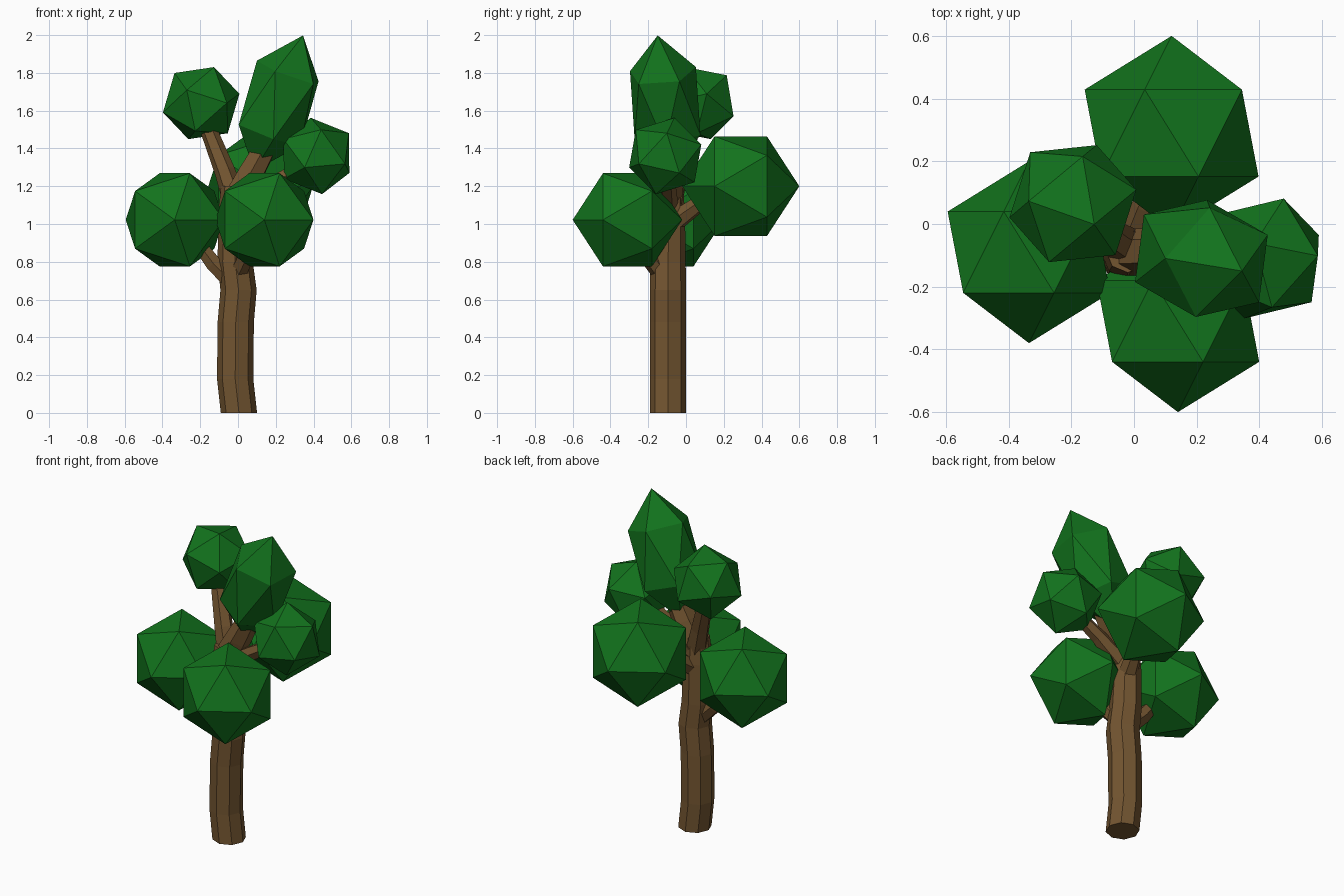
import bpy, bmesh, math
from mathutils import Vector, Matrix

if "Cube" in bpy.data.objects:
    bpy.data.objects.remove(bpy.data.objects["Cube"])


def material(name, color):
    m = bpy.data.materials.new(name)
    m.diffuse_color = (*color, 1)
    m.use_nodes = True
    m.node_tree.nodes["Principled BSDF"].inputs["Base Color"].default_value = m.diffuse_color
    return m


BARK = material("bark", (0.17, 0.09, 0.03))
LEAF = material("leaf", (0.006, 0.17, 0.012))


def finish(name, bm, mat):
    bmesh.ops.recalc_face_normals(bm, faces=bm.faces)
    mesh = bpy.data.meshes.new(name)
    bm.to_mesh(mesh)
    bm.free()
    mesh.materials.append(mat)
    bpy.context.collection.objects.link(bpy.data.objects.new(name, mesh))


def foliage(name, center, r, pole=(0, -1, 0), side=(1, 0, 0), stretch=1):
    """Icosahedron with one vertex towards pole, a neighbour towards side."""
    z = Vector(pole).normalized()
    x = Vector(side)
    x = (x - x.dot(z) * z).normalized()
    rot = Matrix((x, z.cross(x), z)).transposed().to_4x4()
    bm = bmesh.new()
    bmesh.ops.create_icosphere(bm, subdivisions=1, radius=r)
    bm.transform(Matrix.Translation(center) @ rot @ Matrix.Diagonal((1, 1, stretch, 1)))
    finish(name, bm, LEAF)


def limb(name, path, sides=8, level=False):
    """Faceted tube through (x, y, z, radius) points."""
    bm = bmesh.new()
    pts = [Vector(p[:3]) for p in path]
    rings = []
    for i, p in enumerate(pts):
        d = pts[min(i + 1, len(pts) - 1)] - pts[max(i - 1, 0)]
        q = Vector((0, 0, 1)) if level else d
        q = q.to_track_quat('Z', 'Y')
        ring = []
        for k in range(sides):
            a = 2 * math.pi * k / sides
            ring.append(bm.verts.new(p + q @ (Vector((math.cos(a), math.sin(a), 0)) * path[i][3])))
        rings.append(ring)
    for a, b in zip(rings, rings[1:]):
        for k in range(sides):
            n = (k + 1) % sides
            bm.faces.new((a[k], a[n], b[n], b[k]))
    bm.faces.new(rings[0])
    bm.faces.new(rings[-1])
    finish(name, bm, BARK)


# Slightly wavy trunk
limb("trunk", [(.005, -.095, 0, .096), (-.015, -.095, .18, .096), (-.012, -.095, .48, .096),
               (.003, -.095, .65, .096), (-.015, -.095, .8, .093), (-.02, -.09, 1.05, .085),
               (-.02, -.085, 1.2, .07)], level=True)

# Branches reaching into the foliage
limb("left_low_branch", [(-.04, -.09, .7, .05), (-.13, -.09, .79, .048), (-.25, -.09, .95, .035)], 6)
limb("front_low_branch", [(0, -.13, .74, .05), (.04, -.2, .83, .048), (.1, -.28, .95, .035)], 6)
limb("left_top_branch", [(-.01, -.08, 1.1, .065), (-.07, -.04, 1.28, .055), (-.18, .05, 1.56, .042)], 6)
limb("centre_top_branch", [(-.02, -.09, 1.12, .075), (.07, -.09, 1.27, .075), (.17, -.1, 1.45, .06)], 6)
limb("right_top_branch", [(.02, -.1, 1.1, .06), (.18, -.1, 1.21, .045), (.38, -.11, 1.33, .035)], 6)
limb("back_branch", [(-.01, -.08, 1.0, .06), (.04, .06, 1.1, .045), (.1, .2, 1.18, .035)], 6)

# Foliage clumps
foliage("left_foliage", (-.335, -.09, 1.022), .29)
foliage("front_foliage", (.14, -.31, 1.022), .29)
foliage("back_foliage", (.12, .29, 1.2), .31)
foliage("left_top_foliage", (-.195, .065, 1.64), .213, (.205, .045, .05), (.14, -.01, -.17))
foliage("tall_foliage", (.215, -.11, 1.64), .207, (.13, -.04, .36), (-.115, .0, .23), 1.85)
foliage("right_foliage", (.415, -.11, 1.36), .21, (.175, .075, -.09), (.06, -.03, -.2))
